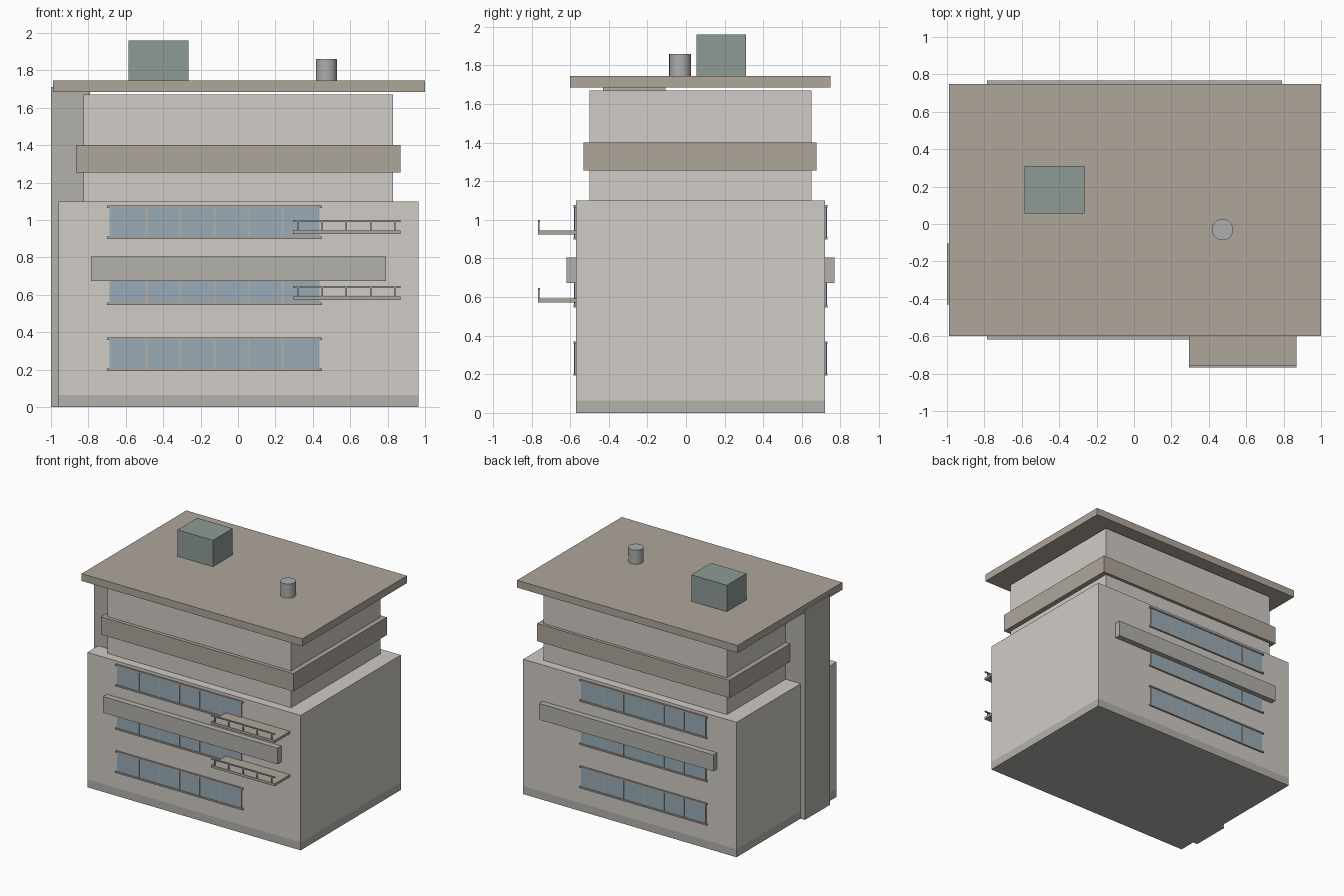
import bpy, math

if "Cube" in bpy.data.objects:
    bpy.data.objects.remove(bpy.data.objects["Cube"])


def material(name, rgb):
    m = bpy.data.materials.new(name)
    m.diffuse_color = (*rgb, 1)
    m.use_nodes = True
    m.node_tree.nodes["Principled BSDF"].inputs["Base Color"].default_value = m.diffuse_color
    return m


WALL = material("wall", (0.63, 0.60, 0.56))
TAN = material("tan_trim", (0.43, 0.38, 0.33))
GREY = material("concrete", (0.45, 0.44, 0.41))
GLASS = material("glass", (0.32, 0.41, 0.47))
GREEN = material("plant_green", (0.27, 0.33, 0.30))
METAL = material("metal", (0.42, 0.42, 0.42))


def box(name, x, y, z, mat):
    """Box from (min, max) pairs."""
    (x0, x1), (y0, y1), (z0, z1) = x, sorted(y), z
    v = [(a, b, c) for a in (x0, x1) for b in (y0, y1) for c in (z0, z1)]
    f = [(0, 1, 3, 2), (4, 6, 7, 5), (0, 4, 5, 1), (2, 3, 7, 6), (0, 2, 6, 4), (1, 5, 7, 3)]
    me = bpy.data.meshes.new(name)
    me.from_pydata(v, [], f)
    me.materials.append(mat)
    ob = bpy.data.objects.new(name, me)
    bpy.context.collection.objects.link(ob)
    return ob


# Main volumes
FRONT, BACK = -0.57, 0.72
box("plinth", (-0.96, 0.965), (FRONT, BACK), (0, 0.065), GREY)
box("lower_block", (-0.96, 0.965), (FRONT, BACK), (0.065, 1.10), WALL)
box("upper_block", (-0.825, 0.83), (-0.50, 0.65), (1.10, 1.67), WALL)
box("upper_band", (-0.865, 0.87), (-0.53, 0.675), (1.255, 1.40), TAN)
box("stair_tower", (-1.0, -0.79), (-0.43, -0.105), (0, 1.71), GREY)
box("roof_slab", (-0.99, 1.0), (-0.60, 0.748), (1.685, 1.745), TAN)

# Rooftop equipment
box("roof_plant_box", (-0.585, -0.265), (0.055, 0.31), (1.745, 1.96), GREEN)
bpy.ops.mesh.primitive_cylinder_add(vertices=24, radius=0.057, depth=0.115,
                                    location=(0.473, -0.03, 1.8025))
vent = bpy.context.object
vent.name = "roof_vent"
vent.data.materials.append(METAL)
bpy.ops.object.shade_smooth_by_angle(angle=math.radians(40))

# Ribbon windows and canopy, repeated on front and back
STOREY = 0.353
for side, wall, out in (("front", FRONT, -1), ("back", BACK, 1)):
    for i in range(3):
        z = 0.193 + i * STOREY
        tag = f"{side}_{i + 1}"
        box(f"window_glass_{tag}", (-0.687, 0.436), (wall - out * 0.01, wall + out * 0.007),
            (z + 0.012, z + 0.166), GLASS)
        box(f"window_sill_{tag}", (-0.70, 0.45), (wall, wall + out * 0.014), (z, z + 0.012), TAN)
        box(f"window_head_{tag}", (-0.70, 0.45), (wall, wall + out * 0.014),
            (z + 0.166, z + 0.178), TAN)
        for k in range(5):
            x = -0.49 + k * 0.182
            box(f"mullion_{tag}_{k + 1}", (x - 0.005, x + 0.005), (wall, wall + out * 0.01),
                (z + 0.012, z + 0.166), GREY)
    box(f"canopy_{side}", (-0.785, 0.79), (wall, wall + out * 0.048), (0.673, 0.805), GREY)

# Balconies with railings, front only
for i in (1, 2):
    z = 0.219 + i * STOREY
    box(f"balcony_slab_{i}", (0.293, 0.868), (-0.767, FRONT), (z, z + 0.02), TAN)
    box(f"balcony_rail_{i}", (0.293, 0.868), (-0.767, -0.757), (z + 0.065, z + 0.074), METAL)
    for k in range(5):
        x = 0.322 + k * 0.129
        box(f"balcony_post_{i}_{k + 1}", (x - 0.004, x + 0.004), (-0.766, -0.758),
            (z + 0.02, z + 0.065), METAL)
